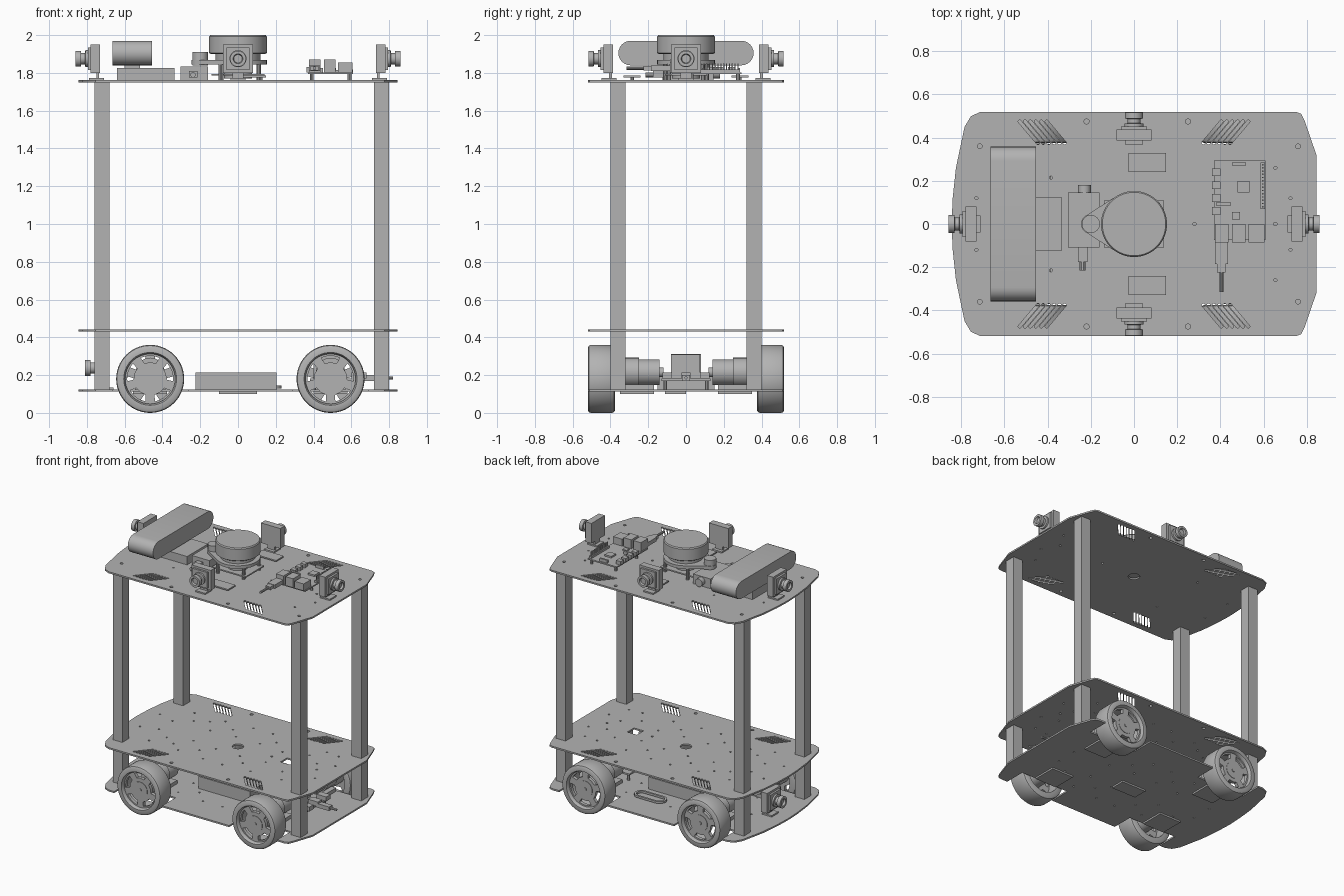
import bpy, bmesh, math
from mathutils import Matrix, Vector

if "Cube" in bpy.data.objects:
    bpy.data.objects.remove(bpy.data.objects["Cube"])

grey = bpy.data.materials.new("plain_grey")
grey.use_nodes = True
grey.diffuse_color = (0.45, 0.45, 0.45, 1)
grey.node_tree.nodes["Principled BSDF"].inputs["Base Color"].default_value = grey.diffuse_color
parts = []


def add(name, mesh, matrix=None):
    if matrix:
        mesh.transform(matrix)
    mesh.materials.clear()
    mesh.materials.append(grey)
    ob = bpy.data.objects.new(name, mesh)
    bpy.context.collection.objects.link(ob)
    parts.append(ob)


def from_bmesh(name, bm, matrix=None):
    bmesh.ops.recalc_face_normals(bm, faces=bm.faces)
    mesh = bpy.data.meshes.new(name)
    bm.to_mesh(mesh)
    bm.free()
    add(name, mesh, matrix)


def box(name, x, y, z, matrix=None):
    """Block from three (low, high) ranges."""
    bm = bmesh.new()
    bmesh.ops.create_cube(bm, size=1)
    for v in bm.verts:
        v.co = [(a + b) / 2 + c * (b - a) for (a, b), c in zip((x, y, z), v.co)]
    from_bmesh(name, bm, matrix)


def lathe(name, profile, start, axis, matrix=None, n=40):
    """Turn (radius, distance) points about an axis from a start point."""
    bm = bmesh.new()
    vs = [bm.verts.new((r, 0, d)) for r, d in profile]
    edges = [bm.edges.new(p) for p in zip(vs, vs[1:])]
    bmesh.ops.spin(bm, geom=vs + edges, cent=(0, 0, 0), axis=(0, 0, 1),
                   angle=math.tau, steps=n, use_duplicate=False)
    bmesh.ops.remove_doubles(bm, verts=bm.verts, dist=1e-5)
    place = Matrix.Translation(start) @ Vector(axis).to_track_quat('Z', 'Y').to_matrix().to_4x4()
    from_bmesh(name, bm, matrix @ place if matrix else place)


def rod(name, start, axis, r, length, matrix=None, n=32):
    lathe(name, [(0, 0), (r, 0), (r, length), (0, length)], start, axis, matrix, n)


def sheet(name, loops, z0, z1, matrix=None):
    """Flat outline with holes, raised from z0 to z1."""
    cu = bpy.data.curves.new(name, 'CURVE')
    cu.dimensions = '2D'
    cu.fill_mode = 'BOTH'
    cu.extrude = (z1 - z0) / 2
    for loop in loops:
        sp = cu.splines.new('POLY')
        sp.points.add(len(loop) - 1)
        for p, (x, y) in zip(sp.points, loop):
            p.co = (x, y, 0, 1)
        sp.use_cyclic_u = True
    ob = bpy.data.objects.new(name, cu)
    bpy.context.collection.objects.link(ob)
    bpy.context.view_layer.update()
    mesh = bpy.data.meshes.new_from_object(ob.evaluated_get(bpy.context.evaluated_depsgraph_get()))
    bpy.data.objects.remove(ob)
    bm = bmesh.new()
    bm.from_mesh(mesh)
    bmesh.ops.remove_doubles(bm, verts=bm.verts, dist=1e-5)
    bmesh.ops.translate(bm, verts=bm.verts, vec=(0, 0, (z0 + z1) / 2))
    from_bmesh(name, bm, matrix)


def hull(c1, r1, c2, r2, n=12):
    """Outline wrapped round two circles."""
    d = Vector(c2) - Vector(c1)
    th, a = math.atan2(d.y, d.x), math.acos((r1 - r2) / d.length)
    ends = [(c1, r1, th + a, th + math.tau - a), (c2, r2, th - a, th + a)]
    return [(c[0] + r * math.cos(s + (e - s) * i / n), c[1] + r * math.sin(s + (e - s) * i / n))
            for c, r, s, e in ends for i in range(n + 1)]


def circle(x, y, r, n=14):
    return [(x + r * math.cos(math.tau * i / n), y + r * math.sin(math.tau * i / n)) for i in range(n)]


# Deck plates with slots and holes
WHEELS = (-0.465, 0.49)
nose = [(.845, 0), (.845, .32), (.79, .48), (.775, .51), (.75, .52)]
tail = [(-.71, .52), (-.755, .5), (-.785, .45), (-.825, .26), (-.84, .12), (-.845, 0)]
notches = [(cx + dx, y) for cx in reversed(WHEELS)
           for dx, y in ((.2, .52), (.2, .36), (-.2, .36), (-.2, .52))]


def outline(middle=()):
    half = nose + list(middle) + tail
    return half + [(x, -y) for x, y in half[-2:0:-1]]


holes = [circle(x, s * y, r) for s in (1, -1) for x, y, r in
         ((-.22, .475, .012), (.25, .475, .012), (-.715, .36, .011), (.76, .36, .011),
          (-.73, .12, .007), (.725, .12, .007), (-.385, .215, .007), (.655, .26, .007))]
holes += [circle(x, 0, .008) for x in (.28, .655)]
slots = [hull((sx * (.53 - .025 * i), sy * .475), .007, (sx * (.445 - .025 * i), sy * .375), .007, 5)
         for sx in (1, -1) for sy in (1, -1) for i in range(6)]
dots = [circle(sx * x, sy * y, .007, 8) for sx in (1, -1) for sy in (1, -1)
        for x, y in ((.1, .12), (.18, .2), (.3, .1), (.3, .28), (.08, .3), (.48, .16), (.55, .27), (.6, .08))]
hub_hole = [circle(0, 0, .04, 20)]
window = [[(.38, -.04), (.46, -.04), (.46, .04), (.38, .04)]]
sheet("top_deck", [outline()] + holes + slots + hub_hole, 1.75, 1.762)
sheet("middle_deck", [outline()] + holes + slots + dots + hub_hole + window, .43, .442)
sheet("bottom_deck", [outline(notches)] + dots, .112, .124)

# Corner posts
for x in (-.72, .76):
    for y in (-.36, .36):
        for z in ((.124, .43), (.442, 1.75)):
            box("corner_post", (x - .04, x + .04), (y - .04, y + .04), z)


# Wheels with five-window rims, motors and mounting pads
def rim_window(k):
    a0 = math.tau * k / 5 + math.pi / 2
    arc = [(r, a0 + t * w) for r, w, steps in ((.122, .42, (-1, -.5, 0, .5, 1)), (.088, .36, (1, 0, -1)))
           for t in steps]
    return [(r * math.cos(a), r * math.sin(a)) for r, a in arc]


rim_loops = [circle(0, 0, .14, 40)] + [rim_window(k) for k in range(5)]
tyre = [(.132, 0), (.165, 0), (.176, .006), (.18, .016), (.18, .129), (.176, .139),
        (.165, .145), (.14, .145), (.132, .13), (.132, 0)]
for cx in WHEELS:
    for s in (-1, 1):
        at = (cx, s * .375, .18)
        out = (0, s, 0)
        lathe("tyre", tyre, at, out, n=56)
        turn = Matrix.Translation(at) @ Matrix.Rotation(-s * math.pi / 2, 4, 'X')
        sheet("wheel_rim", rim_loops, .095, .12, turn)
        rod("wheel_hub", (cx, s * .37, .18), out, .06, .128)
        rod("hub_cap", (cx, s * .49, .18), out, .012, .012)
        rod("gearbox", (cx, s * .25, .215), out, .077, .12)
        rod("motor", (cx, s * .14, .215), out, .068, .12)
        rod("motor_tip", (cx, s * .12, .215), out, .025, .03)
        pad = sorted((s * .17, s * .35))
        box("motor_bracket", (cx - .08, cx + .08), pad, (.124, .15))
        box("mounting_pad", (cx - .09, cx + .09), pad, (.1, .112))

# Battery, lower circuit board and cable
box("battery", (-.225, .205), (-.15, .15), (.124, .215))
box("underside_pad", (-.1, .1), (-.11, 0), (.1, .112))
box("lower_board", (.38, .66), (-.13, .13), (.17, .182))
box("lower_board_block", (.4, .55), (-.08, .075), (.182, .31))
for y in (-.1, 0, .1):
    box("lower_port", (.6, .68), (y - .025, y + .025), (.182, .215))
for x in (.4, .64):
    for y in (-.11, .11):
        rod("lower_standoff", (x, y, .12), (0, 0, 1), .01, .06, n=8)
box("lower_plug", (.66, .77), (-.02, .02), (.17, .2))
rod("lower_cable", (.77, 0, .185), (1, 0, 0), .008, .05, n=10)
sheet("cable_loop", [hull((.03, .27), .05, (.18, .27), .05), hull((.03, .27), .035, (.18, .27), .035)], .13, .145)


# Small cameras facing outward
def camera(angle, d, dz=0):
    m = Matrix.Rotation(angle, 4, 'Z') @ Matrix.Translation((d, 0, dz))
    box("camera_body", (0, .05), (-.08, .08), (1.8, 1.95), m)
    box("camera_front", (.05, .065), (-.06, .06), (1.815, 1.935), m)
    lathe("camera_lens", [(0, .06), (.045, .06), (.045, .078), (.03, .08), (.03, .1),
                          (.042, .102), (.042, .13), (.026, .13), (.022, .115), (0, .115)],
          (0, 0, 1.875), (1, 0, 0), m, 28)
    box("camera_bracket", (.005, .02), (-.03, .03), (1.76, 1.81), m)
    box("camera_foot", (-.02, .06), (-.04, .04), (1.76, 1.772), m)


for angle, d in ((0, .73), (math.pi, .73), (math.pi / 2, .387), (-math.pi / 2, .387)):
    camera(angle, d)
camera(math.pi, .68, -1.637)

# Wide depth sensor with its base box
stand = Matrix(((0, 0, 1, 0), (1, 0, 0, 0), (0, 1, 0, 0), (0, 0, 0, 1)))
sheet("depth_sensor", [hull((-.293, 1.905), .065, (.293, 1.905), .065)], -.665, -.455, stand)
box("sensor_base", (-.64, -.335), (-.125, .125), (1.762, 1.825))
box("sensor_mount", (-.6, -.52), (-.05, .05), (1.82, 1.845))

# Spinning range scanner
lathe("scanner_head", [(0, 1.9), (.145, 1.9), (.153, 1.906), (.153, 1.992), (.147, 2), (0, 2)], (0, 0, 0), (0, 0, 1), n=56)
rod("scanner_neck", (0, 0, 1.86), (0, 0, 1), .12, .045)
sheet("scanner_base", [hull((0, 0), .153, (-.2, 0), .045, 24)], 1.845, 1.868)
rod("scanner_underside", (0, 0, 1.77), (0, 0, 1), .075, .08)
rod("scanner_motor", (-.2, 0, 1.84), (0, 0, 1), .042, .07)
for x, y in ((-.09, .11), (-.09, -.11), (.11, .09), (.11, -.09)):
    rod("scanner_standoff", (x, y, 1.76), (0, 0, 1), .012, .09, n=10)
box("scanner_shelf", (-.14, .14), (-.11, .11), (1.785, 1.795))
box("scanner_adapter", (-.305, -.16), (-.11, .145), (1.762, 1.835))
rod("adapter_knob", (-.23, .14, 1.8), (0, 1, 0), .03, .04, n=12)
box("adapter_plug", (-.26, -.215), (-.175, -.1), (1.775, 1.81))
rod("adapter_cable", (-.238, -.17, 1.79), (0, -1, 0), .014, .045, n=10)

# Flat sensor boards
for s in (1, -1):
    box("sensor_board", (-.025, .148), sorted((s * .24, s * .33)), (1.775, 1.785))
    for x in (0, .12):
        rod("board_spacer", (x, s * .285, 1.76), (0, 0, 1), .01, .016, n=8)

# Main computer board
box("computer_board", (.37, .61), (-.075, .295), (1.793, 1.803))
for x in (.39, .59):
    for y in (.03, .275):
        rod("computer_standoff", (x, y, 1.76), (0, 0, 1), .01, .035, n=8)
for x0, x1, top in ((.375, .437, 1.87), (.455, .517, 1.87), (.53, .605, 1.855)):
    box("computer_socket", (x0, x1), (-.085, 0), (1.803, top))
box("processor", (.48, .535), (.145, .2), (1.803, 1.815))
box("memory_chip", (.455, .49), (.02, .055), (1.803, 1.812))
box("ribbon_socket", (.455, .52), (.272, .285), (1.803, 1.825))
box("display_socket", (.38, .45), (.085, .1), (1.803, 1.825))
for y in (.06, .12, .18, .24):
    box("side_socket", (.362, .4), (y - .018, y + .018), (1.803, 1.83))
box("pin_base", (.585, .608), (.07, .285), (1.803, 1.818))
for i in range(14):
    box("header_pin", (.592, .6), (.077 + i * .015, .083 + i * .015), (1.818, 1.85))
box("stick_plug", (.375, .435), (-.185, -.085), (1.81, 1.84))
box("stick_grip", (.385, .425), (-.225, -.18), (1.813, 1.837))
rod("stick_cable", (.405, -.22, 1.825), (0, -1, 0), .009, .095, n=10)

# Smooth the round faces, keep the edges sharp
bpy.ops.object.select_all(action='DESELECT')
for ob in parts:
    ob.select_set(True)
bpy.context.view_layer.objects.active = parts[0]
bpy.ops.object.shade_smooth_by_angle(angle=math.radians(35))
